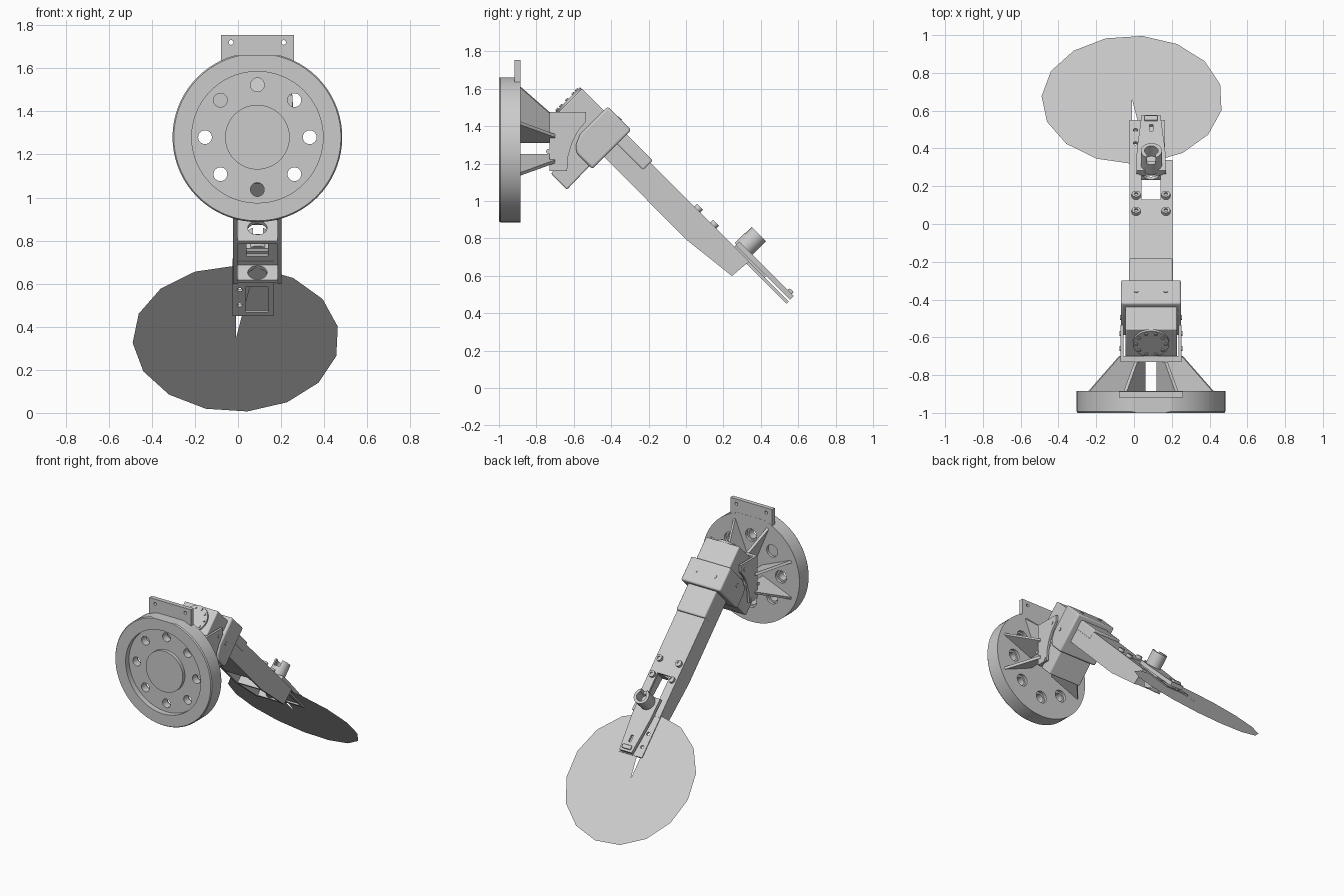
import bpy, bmesh, math
from mathutils import Matrix, Vector

cube = bpy.data.objects.get("Cube")
if cube:
    bpy.data.objects.remove(cube)

grey = bpy.data.materials.new("light grey")
grey.use_nodes = True
grey.diffuse_color = (0.6, 0.6, 0.6, 1)
grey.node_tree.nodes["Principled BSDF"].inputs["Base Color"].default_value = (0.6, 0.6, 0.6, 1)

CX = 0.09                                   # centre line of the arm
WORLD = Matrix()
ARM = Matrix.Rotation(-math.pi / 4, 4, "X")  # local y runs down the arm, z out of it


def finish(name, bm, matrix=WORLD, bevel=0.0, solid=True):
    bm.transform(matrix)
    if solid:
        bmesh.ops.recalc_face_normals(bm, faces=bm.faces)
    mesh = bpy.data.meshes.new(name)
    bm.to_mesh(mesh)
    bm.free()
    mesh.materials.append(grey)
    ob = bpy.data.objects.new(name, mesh)
    bpy.context.collection.objects.link(ob)
    if bevel:
        mod = ob.modifiers.new("bevel", "BEVEL")
        mod.width, mod.segments, mod.limit_method = bevel, 3, "ANGLE"
    return ob


def prism(name, pts, x0, x1, matrix=WORLD, bevel=0.0):
    """Extrude a (y, z) outline from x0 to x1."""
    bm = bmesh.new()
    face = bm.faces.new([bm.verts.new((x0, y, z)) for y, z in pts])
    new = bmesh.ops.extrude_face_region(bm, geom=[face])["geom"]
    moved = [g for g in new if isinstance(g, bmesh.types.BMVert)]
    bmesh.ops.translate(bm, vec=(x1 - x0, 0, 0), verts=moved)
    return finish(name, bm, matrix, bevel)


def box(name, x, y, z, matrix=WORLD, bevel=0.0):
    return prism(name, [(y[0], z[0]), (y[1], z[0]), (y[1], z[1]), (y[0], z[1])],
                 x[0], x[1], matrix, bevel)


def rod(name, centre, radius, length, axis, matrix=WORLD, sides=24):
    bm = bmesh.new()
    turn = Vector((0, 0, 1)).rotation_difference(Vector(axis)).to_matrix().to_4x4()
    bmesh.ops.create_cone(bm, cap_ends=True, segments=sides, radius1=radius, radius2=radius,
                          depth=length, matrix=Matrix.Translation(centre) @ turn)
    return finish(name, bm, matrix)


def cut(ob, cutters):
    """Subtract the cutters, bake the result and remove them."""
    for c in cutters:
        mod = ob.modifiers.new("cut", "BOOLEAN")
        mod.object, mod.solver = c, "EXACT"
    bpy.context.view_layer.update()
    baked = bpy.data.meshes.new_from_object(ob.evaluated_get(bpy.context.evaluated_depsgraph_get()))
    ob.modifiers.clear()
    ob.data = baked
    for c in cutters:
        bpy.data.objects.remove(c)


# Round base flange with a ring recess, hub and eight counterbored holes
HUB = Vector((CX, 0, 1.28))
bm = bmesh.new()
outline = [(0, -.985), (.15, -.985), (.15, -.96), (.305, -.96), (.305, -1), (.388, -1),
           (.394, -.992), (.394, -.885), (0, -.885)]
ring = [bm.verts.new((r, y, 0)) for r, y in outline]
edges = [bm.edges.new(pair) for pair in zip(ring, ring[1:])]
bmesh.ops.spin(bm, geom=ring + edges, cent=(0, 0, 0), axis=(0, 1, 0),
               angle=math.tau, steps=72, use_merge=False)
bmesh.ops.remove_doubles(bm, verts=bm.verts, dist=1e-4)
flange = finish("base_flange", bm, Matrix.Translation(HUB))
holes = [box("cutter", (-.5, .7), (-1.1, -.8), (1.66, 1.9))]
for k in range(8):
    a = k * math.pi / 4
    spot = HUB + Vector((math.cos(a) * .243, -.93, math.sin(a) * .243))
    holes.append(rod("cutter", spot, .032, .3, (0, 1, 0)))
    holes.append(rod("cutter", spot + Vector((0, .05, 0)), .045, .05, (0, 1, 0)))
cut(flange, holes)

# Top tab with two holes
tab = box("top_tab", (-.08, .26), (-.918, -.886), (1.58, 1.755))
cut(tab, [rod("cutter", (CX + s * .122, -.9, 1.72), .011, .2, (0, 1, 0)) for s in (-1, 1)])

# Radial ribs behind the flange
for k in (-1, 0, 1, 2, 3, 4):
    turn = Matrix.Translation(HUB) @ Matrix.Rotation(math.radians(67.5 - 45 * k), 4, "Y")
    rib = [(-.89, .10), (-.89, .36), (-.70, .18), (-.70, .10)]
    prism("flange_rib", rib, -.009, .009, turn)

# Fork that carries the shoulder motor
box("fork_web", (-.07, .25), (-.73, -.70), (1.16, 1.475))
cheek = [(-.73, 1.475), (-.535, 1.475), (-.535, 1.425), (-.58, 1.37), (-.61, 1.31),
         (-.63, 1.24), (-.636, 1.16), (-.73, 1.16)]
for s in (-1, 1):
    prism("fork_cheek", cheek, CX + s * .145, CX + s * .162)
    for y, z in ((-.58, 1.43), (-.735, 1.265), (-.66, 1.18)):
        rod("fork_screw", (CX + s * .162, y, z), .013, .008, (1, 0, 0))

# Shoulder motor with a bolted round horn
motor = [(-1.525, .50), (-1.525, .738), (-1.21, .738), (-1.2, .30), (-1.32, .30), (-1.36, .50)]
prism("shoulder_motor", motor, -.045, .227, ARM, .008)
rod("motor_horn", (CX, -1.528, .64), .096, .02, (0, 1, 0), ARM, 40)
for k in range(10):
    a = k * math.tau / 10
    rod("horn_bolt", (CX + .078 * math.cos(a), -1.54, .64 + .078 * math.sin(a)),
        .009, .01, (0, 1, 0), ARM, 12)

# Elbow housing
elbow = [(-1.36, .56), (-1.36, .768), (-1.182, .768), (-1.182, .474), (-1.30, .474), (-1.335, .50)]
prism("elbow_housing", elbow, -.07, .25, ARM, .012)
for s in (-1, 1):
    rod("elbow_screw", (CX + s * .16, -1.30, .60), .013, .01, (1, 0, 0), ARM)
    rod("elbow_top_screw", (CX + s * .078, -1.27, .768), .013, .008, (0, 0, 1), ARM)

# Hollow forearm: side walls, top sheet, bottom sheet and pierced bulkheads
wall = [(-1.185, .565), (-.562, .562), (-.25, .597), (-.24, .717), (-1.185, .717)]
for s in (-1, 1):
    prism("forearm_wall", wall, CX + s * .093, CX + s * .113, ARM)
top = box("forearm_top", (-.023, .203), (-1.185, -.24), (.70, .7175), ARM)
cut(top, [box("cutter", (.04, .14), (-.533, -.33), (.6, .8), ARM)])
box("forearm_bottom", (-.02, .2), (-1.185, -.75), (.565, .58), ARM)
for u, low in ((-.555, .565), (-.262, .60)):
    bulkhead = box("forearm_bulkhead", (-.005, .185), (u - .01, u + .01), (low, .705), ARM)
    cut(bulkhead, [rod("cutter", (CX, u, .65), .045, .2, (0, 1, 0), ARM)])
box("forearm_cover", (-.026, .206), (-1.19, -.985), (.66, .735), ARM, .01)
for s in (-1, 1):
    for u in (-.632, -.512):
        screw = rod("forearm_screw", (CX + s * .079, u, .727), .023, .022, (0, 0, 1), ARM)
        cut(screw, [rod("cutter", (CX + s * .079, u, .74), .011, .02, (0, 0, 1), ARM, 6)])

# Mounting plate at the wrist
plate = box("wrist_plate", (-.025, .165), (-.30, .062), (.698, .715), ARM)
cutters = [box("cutter", (.035, .14), (-.13, .035), (.6, .8), ARM)]
cutters += [rod("cutter", (.008, u, .7), .012, .2, (0, 0, 1), ARM) for u in (-.11, -.01)]
cut(plate, cutters)

# Tapered sensor body, spacer and cup
bm = bmesh.new()
flat = [(.012, -.353), (.17, -.353), (.165, -.2), (.14, .06), (.04, .06), (.015, -.2)]
face = bm.faces.new([bm.verts.new((x, u, .727)) for x, u in flat])
new = bmesh.ops.extrude_face_region(bm, geom=[face])["geom"]
bmesh.ops.translate(bm, vec=(0, 0, .028), verts=[g for g in new if isinstance(g, bmesh.types.BMVert)])
body = finish("sensor_body", bm, ARM)
cut(body, [box("cutter", (.083, .10), (-.06, -.01), (.74, .8), ARM)])
box("sensor_spacer", (.03, .15), (-.35, -.12), (.712, .73), ARM)
box("sensor_catch", (.055, .125), (.015, .045), (.75, .77), ARM, .006)
cup = rod("sensor_cup", (CX + .002, -.308, .795), .056, .124, (0, 0, 1), ARM, 32)
cut(cup, [rod("cutter", (CX + .002, -.308, .83), .036, .1, (0, 0, 1), ARM),
          box("cutter", (.07, .115), (-.40, -.33), (.81, .9), ARM)])

# Thin scan sheet: a coarse fan with one narrow gap
bm = bmesh.new()
middle = bm.verts.new((-.01, .222, .7085))
rim = []
for k in range(16):
    a = math.radians(k * 23.3)
    rim.append(bm.verts.new((-.01 - .48 * math.sin(a), .222 - .48 * math.cos(a), .7085)))
for p, q in zip(rim, rim[1:]):
    bm.faces.new((middle, q, p))
finish("scan_sheet", bm, ARM, solid=False)

# Smooth the round parts
bpy.ops.object.select_all(action="DESELECT")
for ob in bpy.context.scene.objects:
    if ob.type == "MESH" and ob.name != "scan_sheet":
        ob.select_set(True)
        bpy.context.view_layer.objects.active = ob
bpy.ops.object.shade_smooth_by_angle(angle=math.radians(30))
